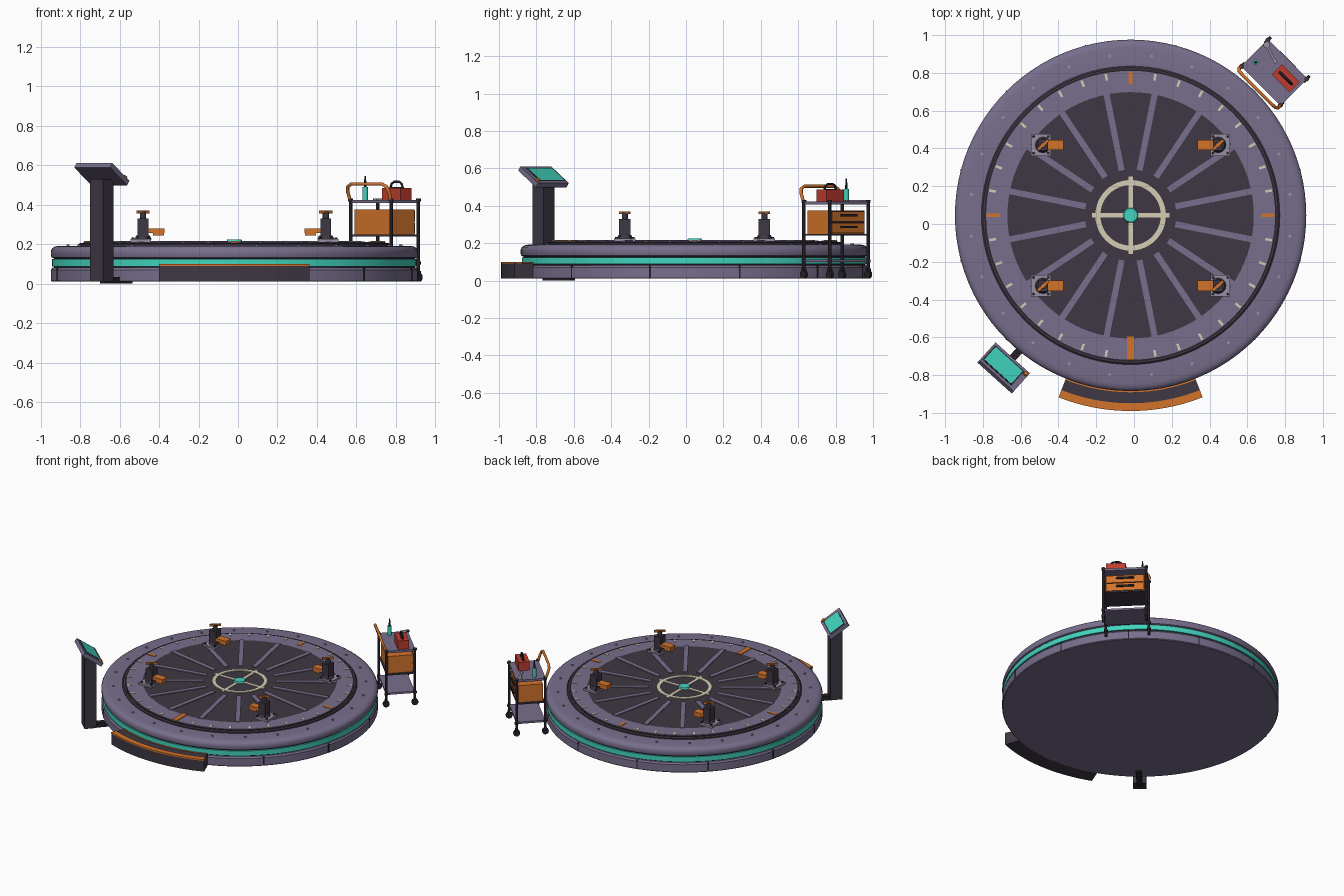
import bpy, bmesh
from math import radians, pi, sin, cos
from mathutils import Matrix, Vector

if "Cube" in bpy.data.objects:
    bpy.data.objects.remove(bpy.data.objects["Cube"])


def colour(name, rgb):
    lin = [((c / 255 + 0.055) / 1.055) ** 2.4 for c in rgb] + [1]
    m = bpy.data.materials.new(name)
    m.use_nodes = True
    m.diffuse_color = lin
    m.node_tree.nodes["Principled BSDF"].inputs["Base Color"].default_value = lin
    return m


PURPLE = colour("muted purple", (120, 110, 140))
DARK = colour("dark charcoal", (62, 55, 67))
BLACK = colour("near black", (38, 34, 42))
STEEL = colour("pale steel", (150, 143, 163))
ORANGE = colour("safety orange", (212, 115, 42))
TEAL = colour("glowing teal", (66, 212, 190))
CREAM = colour("cream paint", (212, 204, 180))
RED = colour("tool red", (190, 60, 46))


def at(x, y, z, rz=0, rx=0):
    return Matrix.Translation((x, y, z)) @ Matrix.Rotation(radians(rz), 4, 'Z') @ Matrix.Rotation(radians(rx), 4, 'X')


def polar(r, deg, z):
    """Frame at radius r whose x axis points outwards."""
    return Matrix.Rotation(radians(deg), 4, 'Z') @ Matrix.Translation((r, 0, z))


class Part:
    """Collects primitives that become one object."""

    def __init__(self, name, mat, frame):
        self.name, self.mat, self.frame, self.bm = name, mat, frame, bmesh.new()

    def box(self, size, m):
        bmesh.ops.create_cube(self.bm, size=1, matrix=m @ Matrix.Diagonal((*size, 1)))
        return self

    def cyl(self, r, h, m, seg=12, top=None):
        bmesh.ops.create_cone(self.bm, cap_ends=True, segments=seg, radius1=r,
                              radius2=r if top is None else top, depth=h, matrix=m)
        return self

    def sweep(self, profile, start=0, end=360, steps=96, closed=False):
        """Turn an (r, z) profile about z; closed loops become capped sectors."""
        bm = self.bm
        a = radians(start)
        vs = [bm.verts.new((r * cos(a), r * sin(a), z)) for r, z in profile]
        es = [bm.edges.new(p) for p in zip(vs, vs[1:])]
        geom = vs + es
        if closed:
            geom = geom + [bm.edges.new((vs[-1], vs[0]))]
            if end - start < 360:
                geom.append(bm.faces.new(vs))
        bmesh.ops.spin(bm, geom=geom, cent=(0, 0, 0), axis=(0, 0, 1),
                       angle=radians(end - start), steps=steps)
        bmesh.ops.remove_doubles(bm, verts=bm.verts, dist=1e-5)
        return self

    def band(self, r0, r1, z0, z1, **kw):
        return self.sweep([(r0, z0), (r1, z0), (r1, z1), (r0, z1)], closed=True, **kw)

    def done(self, smooth=False):
        bmesh.ops.recalc_face_normals(self.bm, faces=self.bm.faces)
        me = bpy.data.meshes.new(self.name)
        self.bm.to_mesh(me)
        self.bm.free()
        me.materials.append(self.mat)
        ob = bpy.data.objects.new(self.name, me)
        ob.matrix_world = self.frame
        bpy.context.collection.objects.link(ob)
        if smooth:
            bpy.ops.object.select_all(action='DESELECT')
            ob.select_set(True)
            bpy.context.view_layer.objects.active = ob
            bpy.ops.object.shade_smooth_by_angle(angle=radians(35))
        return ob


def tube(name, mat, frame, points, radius):
    cu = bpy.data.curves.new(name, 'CURVE')
    cu.dimensions, cu.bevel_depth, cu.bevel_resolution = '3D', radius, 2
    cu.use_fill_caps = True
    sp = cu.splines.new('POLY')
    sp.points.add(len(points) - 1)
    for p, co in zip(sp.points, points):
        p.co = (*co, 1)
    cu.materials.append(mat)
    ob = bpy.data.objects.new(name, cu)
    ob.matrix_world = frame
    bpy.context.collection.objects.link(ob)


# Round platform
HUB = at(-0.018, 0.046, 0)
Part("base_skirt", PURPLE, HUB).sweep([(0, .01), (.925, .01), (.93, .015), (.93, .07), (.922, .081), (.9, .084), (0, .084)]).done(True)
Part("shadow_gap", BLACK, HUB).band(.85, .914, .08, .132).done(True)
Part("light_band", TEAL, HUB).band(.88, .924, .088, .124).done(True)
Part("outer_ring", PURPLE, HUB).sweep([(.78, .128), (.915, .128), (.927, .134), (.93, .145), (.93, .165), (.924, .179),
                                       (.91, .188), (.89, .192), (.78, .192)], closed=True).done(True)
Part("turntable_rim", DARK, HUB).sweep([(0, .16), (.79, .16), (.79, .2), (.782, .206), (0, .206)]).done(True)
Part("rim_groove", BLACK, HUB).band(.765, .773, .2, .2075).done(True)
Part("turntable_ring", PURPLE, HUB).band(.652, .765, .2, .212).done(True)
Part("turntable_deck", DARK, HUB).cyl(.652, .01, at(0, 0, .207), 96).done(True)

seams = Part("skirt_seams", BLACK, HUB)
for i in range(12):
    seams.box((.01, .008, .066), polar(.927, 15 + 30 * i, .047))
seams.done()
bolts = Part("ring_bolts", STEEL, HUB)
for i in range(24):
    bolts.cyl(.009, .008, polar(.85, 7.5 + 15 * i, .194), 6)
bolts.done()
spokes = Part("deck_spokes", PURPLE, HUB)
for i in range(16):
    spokes.box((.41, .032, .008), polar(.447, 11.25 + 22.5 * i, .213))
spokes.done()
ticks = Part("degree_ticks", CREAM, HUB)
marks = Part("quarter_marks", ORANGE, HUB)
for i in range(36):
    if i % 9:
        ticks.box((.036, .013, .005), polar(.742, 10 * i, .2125))
    elif i == 27:
        marks.box((.125, .036, .008), polar(.703, 270, .213))
    else:
        marks.box((.07, .02, .006), polar(.727, 10 * i, .213))
ticks.done()
marks.done()

# Centre target
Part("target_ring", CREAM, HUB).band(.16, .187, .21, .217, steps=48).done(True)
cross = Part("target_cross", CREAM, HUB)
for a in range(0, 360, 90):
    cross.box((.2, .024, .006), polar(.105, a, .2135))
cross.done()
Part("centre_cap", TEAL, HUB).cyl(.042, .014, at(0, 0, .217), 16, .036).done()

# Curved front step
arc = dict(start=248.4, end=291.6, steps=20)
Part("front_step", DARK, HUB).band(.925, 1.035, .01, .095, **arc).done(True)
Part("step_nosing", ORANGE, HUB).band(.995, 1.036, .09, .1, **arc).done(True)
Part("step_inner_line", ORANGE, HUB).band(.93, .937, .09, .098, **arc).done(True)

# Four clamps facing inwards
for sx in (-1, 1):
    for sy in (-1, 1):
        side = ("right" if sx < 0 else "left") + ("_front" if sy < 0 else "_back")
        F = HUB @ at(.475 * sx, .373 * sy, 0)
        Part("clamp_plate_" + side, STEEL, F).box((.105, .116, .014), at(0, 0, .219)).done()
        studs = Part("clamp_bolts_" + side, BLACK, F)
        for bx in (-.039, .039):
            for by in (-.044, .044):
                studs.cyl(.008, .008, at(bx, by, .229), 6)
        studs.done()
        body = Part("clamp_post_" + side, DARK, F)
        body.cyl(.043, .02, at(-.012 * sx, 0, .235), 12, .034)
        body.box((.054, .062, .1), at(-.012 * sx, 0, .28))
        body.cyl(.016, .04, at(-.012 * sx, 0, .345)).done()
        arm = Part("clamp_arm_" + side, ORANGE, F)
        arm.box((.09, .054, .022), at(-.075 * sx, 0, .269))
        arm.box((.055, .048, .014), at(-.09 * sx, 0, .252)).done()
        Part("clamp_lever_" + side, ORANGE, F).box((.076, .016, .014), at(-.012 * sx, 0, .363, 42)).done()

# Control console
CON = at(-.69, -.762, 0, -42)
Part("console_post", DARK, CON).box((.09, .08, .52), at(0, 0, .27)).done()
Part("console_conduit", BLACK, CON).box((.04, .2, .014), at(0, .11, .007)).box((.04, .08, .03), at(0, .07, .018)).done()
PANEL = CON @ at(0, 0, .555, 0, -35)
Part("console_panel", PURPLE, PANEL).box((.245, .156, .028), at(0, 0, 0)).done()
Part("console_bezel", BLACK, PANEL).box((.205, .122, .004), at(-.01, 0, .014)).done()
Part("console_screen", TEAL, PANEL).box((.192, .11, .005), at(-.01, 0, .015)).done()
Part("console_button", ORANGE, PANEL).cyl(.012, .014, at(.106, .055, .018), 12).done()

# Tool cart
CART = at(.742, .802, 0, -45)
Part("cart_top", PURPLE, CART).box((.296, .202, .016), at(0, 0, .416)).done()
Part("cart_lower_shelf", PURPLE, CART).box((.29, .196, .014), at(0, 0, .105)).done()
Part("cart_box_base", DARK, CART).box((.285, .19, .01), at(0, 0, .245)).done()
Part("cart_cabinet", ORANGE, CART).box((.262, .168, .128), at(0, 0, .312)).done()
legs = Part("cart_legs", DARK, CART)
wheels = Part("cart_wheels", BLACK, CART)
for x in (-.145, .145):
    for y in (-.098, .098):
        legs.cyl(.009, .37, at(x, y, .24), 10).cyl(.013, .014, at(x, y, .424), 10)
        legs.cyl(.013, .016, at(x, y, .105), 10)
        wheels.cyl(.023, .016, at(x, y, .033) @ Matrix.Rotation(pi / 2, 4, 'Y'), 16)
        wheels.box((.024, .016, .02), at(x, y, .055))
legs.done(True)
wheels.done(True)
fronts = Part("drawer_fronts", ORANGE, CART)
pulls = Part("drawer_pulls", BLACK, CART).box((.25, .004, .12), at(0, .085, .312))
for z in (.281, .343):
    fronts.box((.246, .01, .054), at(0, .089, z))
    pulls.box((.12, .012, .012), at(0, .098, z + .006))
fronts.done()
pulls.done()
tube("cart_handle", ORANGE, CART, [(-.145, -.1, .42), (-.148, -.115, .465), (-.138, -.125, .492), (-.11, -.128, .505),
     (.11, -.128, .505), (.138, -.125, .492), (.148, -.115, .465), (.145, -.1, .42)], .009)

# Things on the cart
Part("toolbox", RED, CART).box((.134, .076, .062), at(.065, .022, .455)).done()
Part("toolbox_lid_panel", BLACK, CART).box((.085, .018, .004), at(.065, .022, .487)).done()
tube("toolbox_handle", BLACK, CART, [(.065 + x, .022, z) for x, z in
     ((-.045, .485), (-.035, .507), (-.018, .517), (.018, .517), (.035, .507), (.045, .485))], .006)
BOTTLE = CART @ at(-.108, -.03, 0)
Part("spray_bottle", TEAL, BOTTLE).cyl(.014, .066, at(0, 0, .457), 12).done(True)
Part("bottle_nozzle", BLACK, BOTTLE).cyl(.007, .055, at(0, 0, .517), 10, .004).done(True)
spanner = Part("spanner", STEEL, CART).box((.1, .012, .008), at(-.085, .06, .428, -18))
spanner.cyl(.018, .008, at(-.132, .075, .428), 8).cyl(.012, .008, at(-.038, .045, .428), 8).done()
